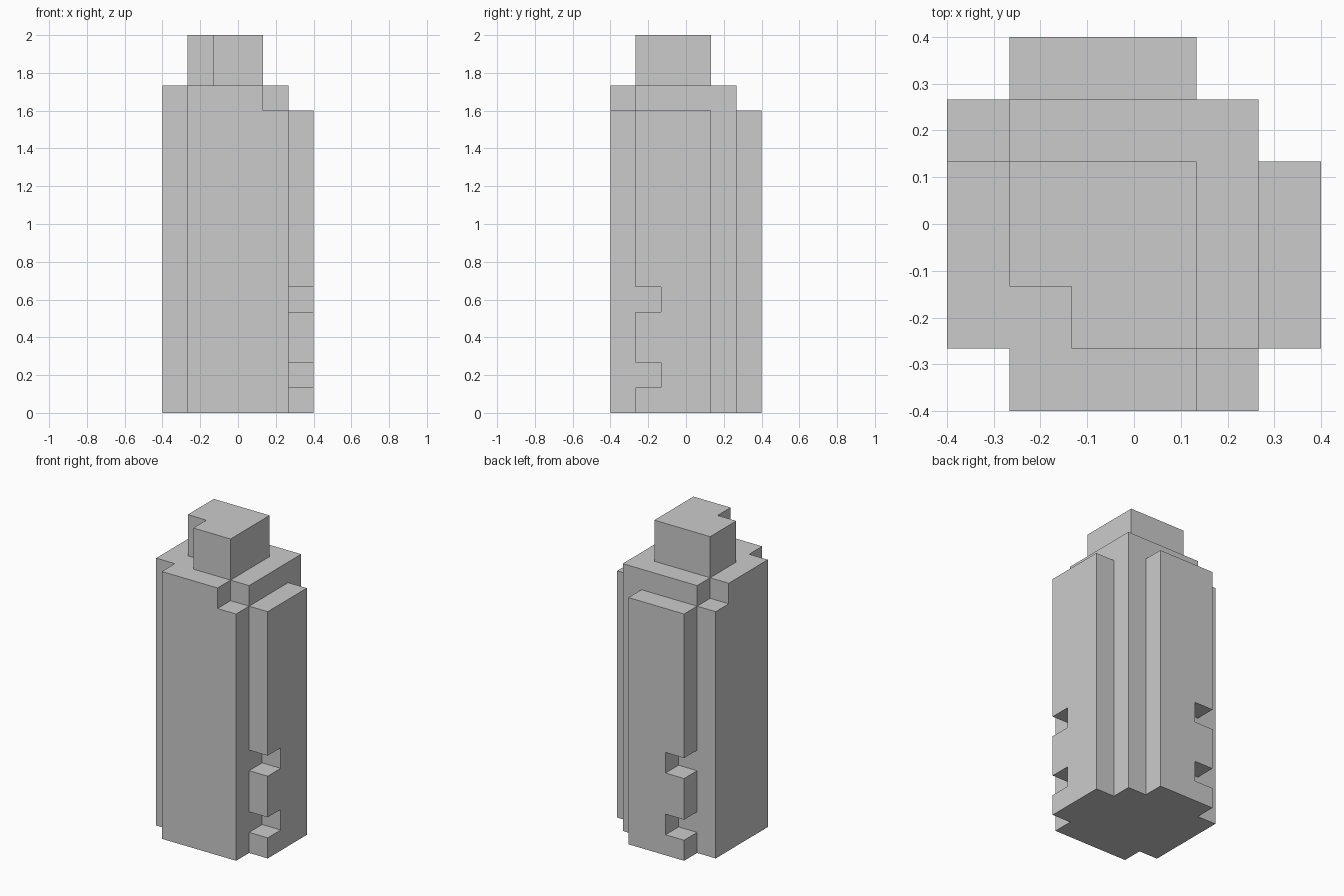
import bpy, bmesh
from itertools import product

if "Cube" in bpy.data.objects:
    bpy.data.objects.remove(bpy.data.objects["Cube"])

U = 2 / 15          # block size: 6 x 6 x 15 blocks
cells = set()


def block(x0, x1, y0, y1, z0, z1):
    return set(product(range(x0, x1), range(y0, y1), range(z0, z1)))


# Core and the four side panels
cells |= block(1, 5, 1, 5, 0, 13)      # core
cells |= block(1, 5, 0, 1, 0, 13)      # front panel
cells |= block(0, 1, 1, 5, 0, 13)      # left panel
cells |= block(5, 6, 1, 4, 0, 12)      # right panel
cells |= block(1, 4, 5, 6, 0, 12)      # back panel

# Raised cap with a missing corner
cells |= block(1, 4, 1, 4, 13, 15) - block(1, 2, 1, 2, 13, 15)

# Lowered ends of the front and left panels
cells -= block(4, 5, 0, 1, 12, 13)
cells -= block(0, 1, 4, 5, 12, 13)

# Paired notches in the right and back panel edges
for z in (1, 4):
    cells -= block(5, 6, 1, 2, z, z + 1)
    cells -= block(1, 2, 5, 6, z, z + 1)

# Skin only the outer block faces, so the body is one closed shell
bm = bmesh.new()
verts = {}


def vert(p):
    if p not in verts:
        verts[p] = bm.verts.new(((p[0] - 3) * U, (p[1] - 3) * U, p[2] * U))
    return verts[p]


for c in sorted(cells):
    for axis, side in product(range(3), (0, 1)):
        neighbour = list(c)
        neighbour[axis] += 2 * side - 1
        if tuple(neighbour) in cells:
            continue
        corners = []
        for a, b in ((0, 0), (1, 0), (1, 1), (0, 1)):
            p = list(c)
            p[axis] += side
            p[(axis + 1) % 3] += a
            p[(axis + 2) % 3] += b
            corners.append(vert(tuple(p)))
        bm.faces.new(corners if side else corners[::-1])

# Merge coplanar block faces into clean flat panels
bmesh.ops.dissolve_limit(bm, angle_limit=0.01, verts=bm.verts[:], edges=bm.edges[:])
mesh = bpy.data.meshes.new("stepped_column")
bm.to_mesh(mesh)
bm.free()
bpy.context.collection.objects.link(bpy.data.objects.new("stepped_column", mesh))
